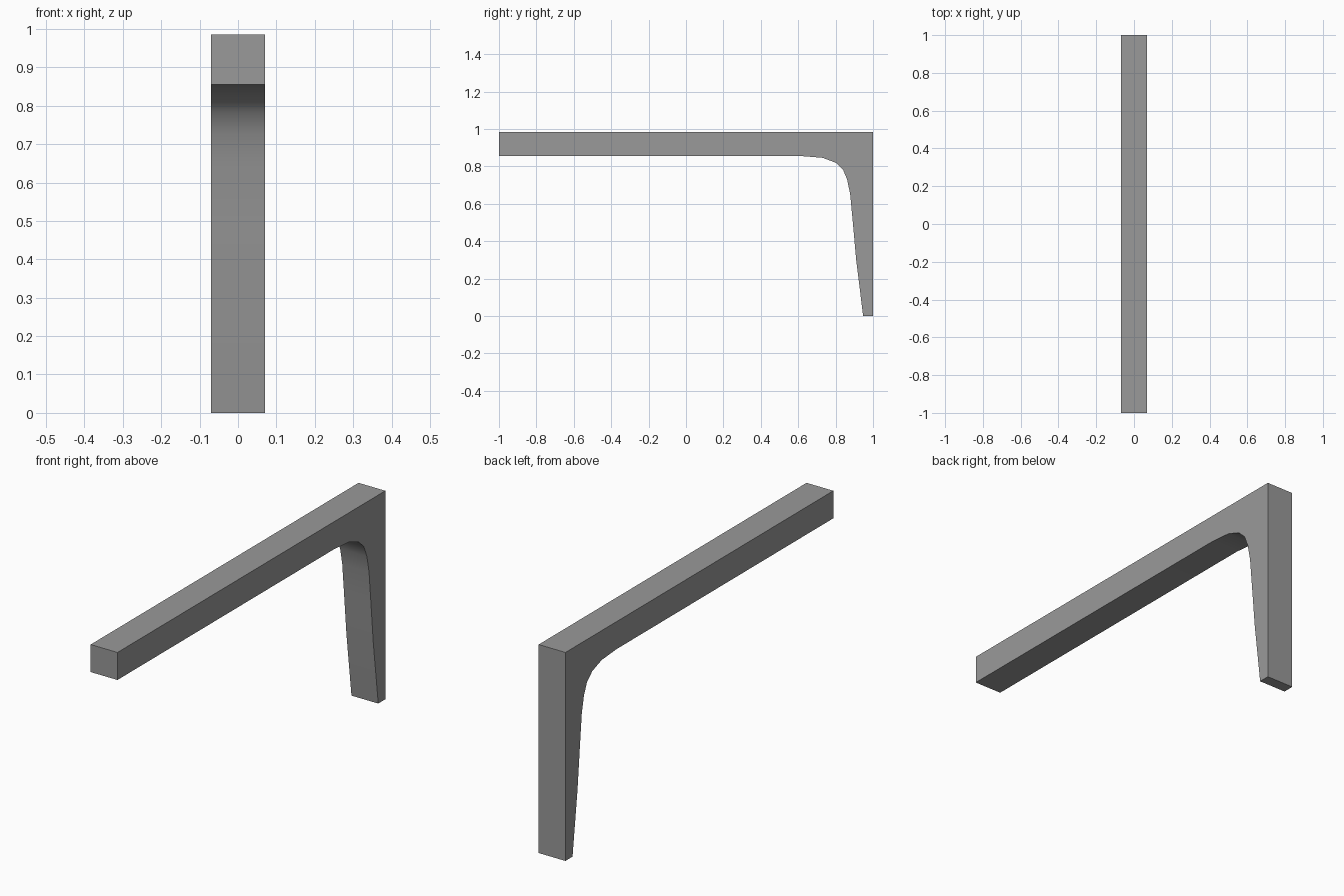
import bpy, bmesh, math

cube = bpy.data.objects.get("Cube")
if cube:
    bpy.data.objects.remove(cube, do_unlink=True)

HALF_WIDTH = 0.07
TOP = 0.985

# Plain grey
grey = bpy.data.materials.new("mid_grey")
grey.use_nodes = True
colour = (0.32, 0.32, 0.32, 1)
grey.diffuse_color = colour
grey.node_tree.nodes["Principled BSDF"].inputs["Base Color"].default_value = colour

# Side profile (y, z): square beam, curved inner corner, tapered leg
outer = [(0.997, 0), (0.997, TOP), (-1, TOP), (-1, 0.855)]
inner = [(0.62, 0.855), (0.73, 0.846), (0.80, 0.82), (0.84, 0.782),
         (0.862, 0.728), (0.878, 0.65), (0.892, 0.5), (0.91, 0.3), (0.947, 0)]
outer = [(1 if y > 0 else y, z) for y, z in outer]

# Extrude the profile across the width
bm = bmesh.new()
side = bm.faces.new([bm.verts.new((-HALF_WIDTH, y, z)) for y, z in outer + inner])
swept = bmesh.ops.extrude_face_region(bm, geom=[side])
verts = [g for g in swept["geom"] if isinstance(g, bmesh.types.BMVert)]
bmesh.ops.translate(bm, verts=verts, vec=(2 * HALF_WIDTH, 0, 0))
bmesh.ops.recalc_face_normals(bm, faces=bm.faces)
mesh = bpy.data.meshes.new("bracket_arm_and_leg")
bm.to_mesh(mesh)
bm.free()
mesh.materials.append(grey)

bracket = bpy.data.objects.new("bracket_arm_and_leg", mesh)
bpy.context.collection.objects.link(bracket)
bpy.context.view_layer.objects.active = bracket
bracket.select_set(True)
bpy.ops.object.shade_smooth_by_angle(angle=math.radians(30))
